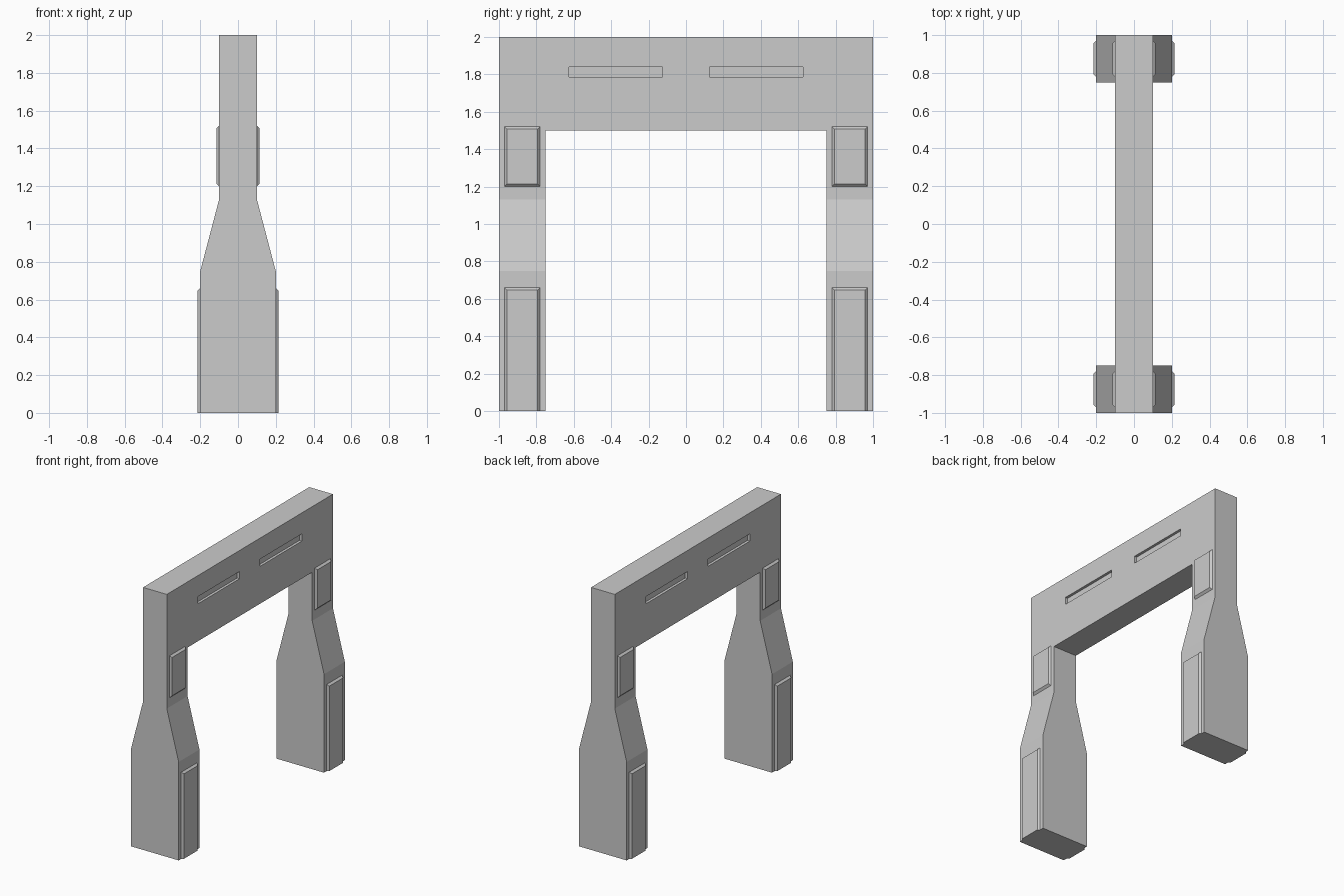
import bpy
import bmesh

if "Cube" in bpy.data.objects:
    bpy.data.objects.remove(bpy.data.objects["Cube"])


def make_object(name, bm):
    bmesh.ops.recalc_face_normals(bm, faces=bm.faces[:])
    mesh = bpy.data.meshes.new(name)
    bm.to_mesh(mesh)
    bm.free()
    obj = bpy.data.objects.new(name, mesh)
    bpy.context.collection.objects.link(obj)
    return obj


def box(name, x, y, z):
    bm = bmesh.new()
    bmesh.ops.create_cube(bm, size=1)
    for v in bm.verts:
        for i, (lo, hi) in enumerate((x, y, z)):
            v.co[i] = lo if v.co[i] < 0 else hi
    return make_object(name, bm)


def cut(target, cutter):
    cutter.hide_render = True
    mod = target.modifiers.new("cut", 'BOOLEAN')
    mod.operation = 'DIFFERENCE'
    mod.solver = 'EXACT'
    mod.object = cutter
    bpy.context.view_layer.objects.active = target
    bpy.ops.object.modifier_apply(modifier=mod.name)
    bpy.data.objects.remove(cutter)


def pad(name, side, x, height, y, z, slope, bottom_slope):
    """Raised panel with sloped edges, standing on the face at |x|."""
    bm = bmesh.new()
    rings = []
    for px, s, b in ((x - 0.01, 0, 0), (x, 0, 0), (x + height, slope, bottom_slope)):
        y0, y1, z0, z1 = y[0] + s, y[1] - s, z[0] + b, z[1] - s
        rings.append([bm.verts.new((side * px, a, c))
                      for a, c in ((y0, z0), (y1, z0), (y1, z1), (y0, z1))])
    for lower, upper in zip(rings, rings[1:]):
        for i in range(4):
            j = (i + 1) % 4
            bm.faces.new((lower[i], lower[j], upper[j], upper[i]))
    bm.faces.new(rings[0])
    bm.faces.new(rings[-1])
    return make_object(name, bm)


# Gate frame: end profile extruded along y
half = [(0.2, 0), (0.2, 0.75), (0.1, 1.13), (0.1, 2.0)]
profile = half + [(-x, z) for x, z in reversed(half)]
bm = bmesh.new()
face = bm.faces.new([bm.verts.new((x, -1, z)) for x, z in profile])
ext = bmesh.ops.extrude_face_region(bm, geom=[face])
bmesh.ops.translate(bm, vec=(0, 2, 0),
                    verts=[g for g in ext["geom"] if isinstance(g, bmesh.types.BMVert)])
frame = make_object("gate_frame", bm)

# Passage opening
cut(frame, box("opening_cutter", (-0.5, 0.5), (-0.75, 0.75), (-0.5, 1.5)))

# Shallow slots in both faces of the beam
for side in (-1, 1):
    xs = sorted((side * 0.08, side * 0.15))
    for ys in ((-0.625, -0.125), (0.125, 0.625)):
        cut(frame, box("slot_cutter", xs, ys, (1.785, 1.84)))

# Raised pads on both faces of each leg
for side in (-1, 1):
    for ys in ((-0.97, -0.78), (0.78, 0.97)):
        pad("upper_pad", side, 0.1, 0.015, ys, (1.2, 1.52), 0.013, 0.015)
        pad("lower_pad", side, 0.2, 0.015, ys, (0, 0.66), 0.013, 0)
